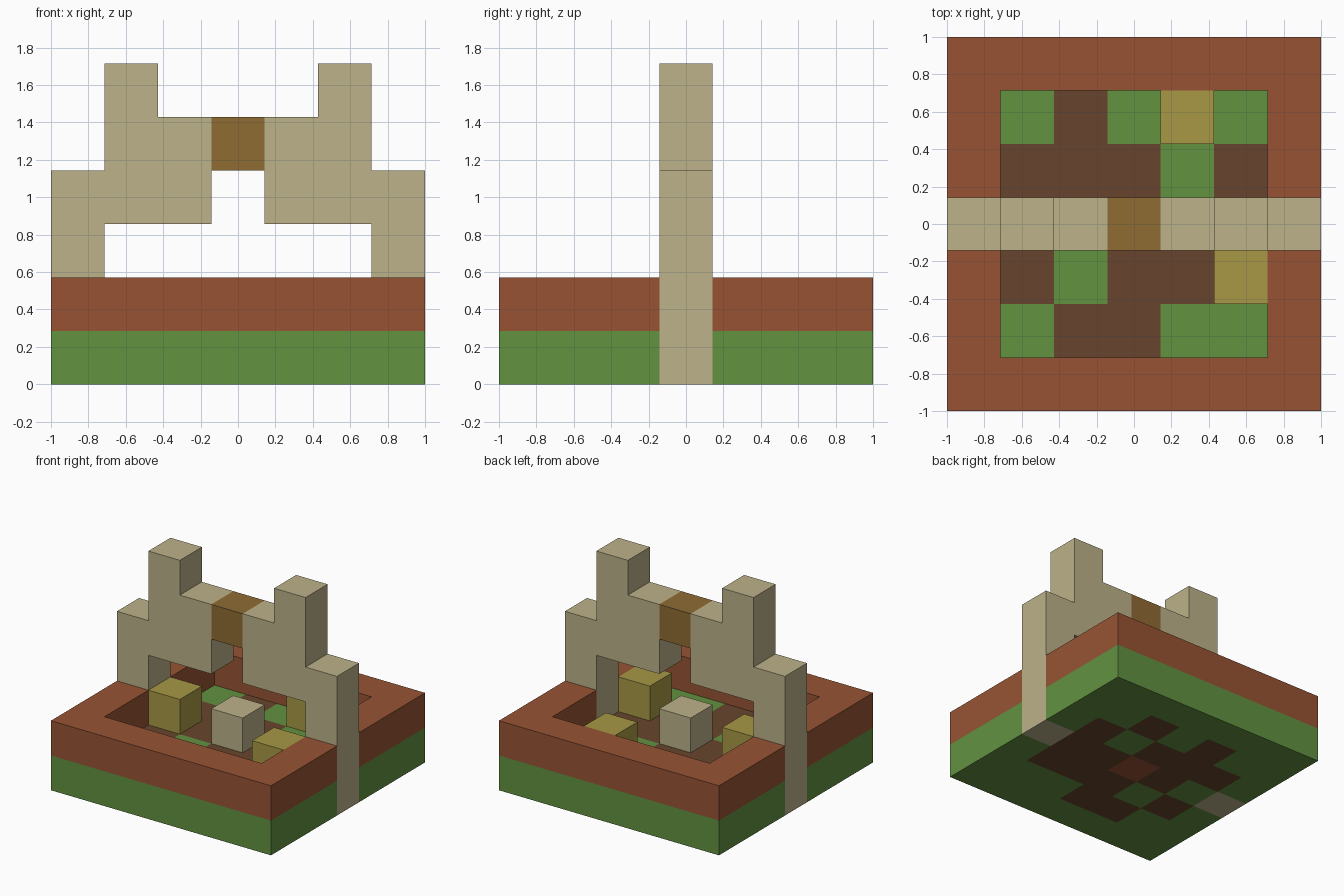
import bpy
import bmesh
from mathutils import Vector

cube = bpy.data.objects.get("Cube")
if cube:
    bpy.data.objects.remove(cube, do_unlink=True)

U = 2 / 7  # edge of one block


def material(name, rgb):
    """Flat material from 0-255 display values, converted to linear."""
    lin = [((c / 255 + 0.055) / 1.055) ** 2.4 for c in rgb]
    m = bpy.data.materials.new(name)
    m.use_nodes = True
    m.diffuse_color = (*lin, 1)
    m.node_tree.nodes["Principled BSDF"].inputs["Base Color"].default_value = (*lin, 1)
    return m


GRASS = material("grass green", (98, 146, 64))
SOIL = material("soil brown", (103, 69, 45))
CLAY = material("red clay", (151, 84, 52))
STONE = material("pale stone", (188, 178, 138))
STRAW = material("straw yellow", (168, 152, 70))
WOOD = material("golden wood", (144, 108, 52))

parts = {}      # part name -> (material, list of grid cells)
occupied = set()


def part(name, mat, cells):
    cells = list(cells)
    parts[name] = (mat, cells)
    occupied.update(cells)


def build(name, mat, cells):
    """Skin the blocks of a part, leaving out faces buried against other blocks."""
    bm = bmesh.new()
    for cell in cells:
        centre = Vector((cell[0], cell[1], cell[2] + 0.5)) * U
        for axis in range(3):
            for sign in (-1, 1):
                n = Vector((0, 0, 0))
                n[axis] = sign
                if tuple(int(c + d) for c, d in zip(cell, n)) in occupied:
                    continue
                a = Vector((0, 0, 0))
                a[(axis + 1) % 3] = 1
                b = n.cross(a)
                corners = (a + b, b - a, -a - b, a - b)
                bm.faces.new([bm.verts.new(centre + (n + c) * U / 2) for c in corners])
    bmesh.ops.remove_doubles(bm, verts=bm.verts, dist=0.001)
    mesh = bpy.data.meshes.new(name)
    bm.to_mesh(mesh)
    bm.free()
    mesh.materials.append(mat)
    bpy.context.collection.objects.link(bpy.data.objects.new(name, mesh))


# Courtyard floor, back row first: g grass, s soil, c clay
floor = ("gsgsg", "sssgs", "gscss", "sgsss", "gssgg")
tiles = {(i - 2, 2 - j): ch for j, row in enumerate(floor) for i, ch in enumerate(row)}
ring = [(x, y) for x in range(-3, 4) for y in range(-3, 4)
        if max(abs(x), abs(y)) == 3 and (abs(x), y) != (3, 0)]


def floor_cells(ch):
    return [(x, y, 0) for (x, y), c in tiles.items() if c == ch]


part("grass_base", GRASS, floor_cells("g") + [(x, y, 0) for x, y in ring])
part("soil_floor", SOIL, floor_cells("s"))
part("clay_floor_tile", CLAY, floor_cells("c"))

# Clay wall around the courtyard
part("clay_wall", CLAY, [(x, y, 1) for x, y in ring])

# Stone arch: mirrored columns, given as distance from the middle -> layers
columns = {1: (3, 4), 2: (3, 4, 5), 3: (0, 1, 2, 3)}
for side, s in (("right", -1), ("left", 1)):
    part(side + "_arch_half", STONE,
         [(s * d, 0, z) for d, layers in columns.items() for z in layers])
part("arch_keystone", WOOD, [(0, 0, 4)])

# Loose blocks inside the courtyard
part("centre_stone", STONE, [(0, 0, 1)])
for i, (x, y) in enumerate(((-2, 0), (2, -1), (1, 2))):
    part("straw_block_%d" % (i + 1), STRAW, [(x, y, 1)])

for name, (mat, cells) in parts.items():
    build(name, mat, cells)
